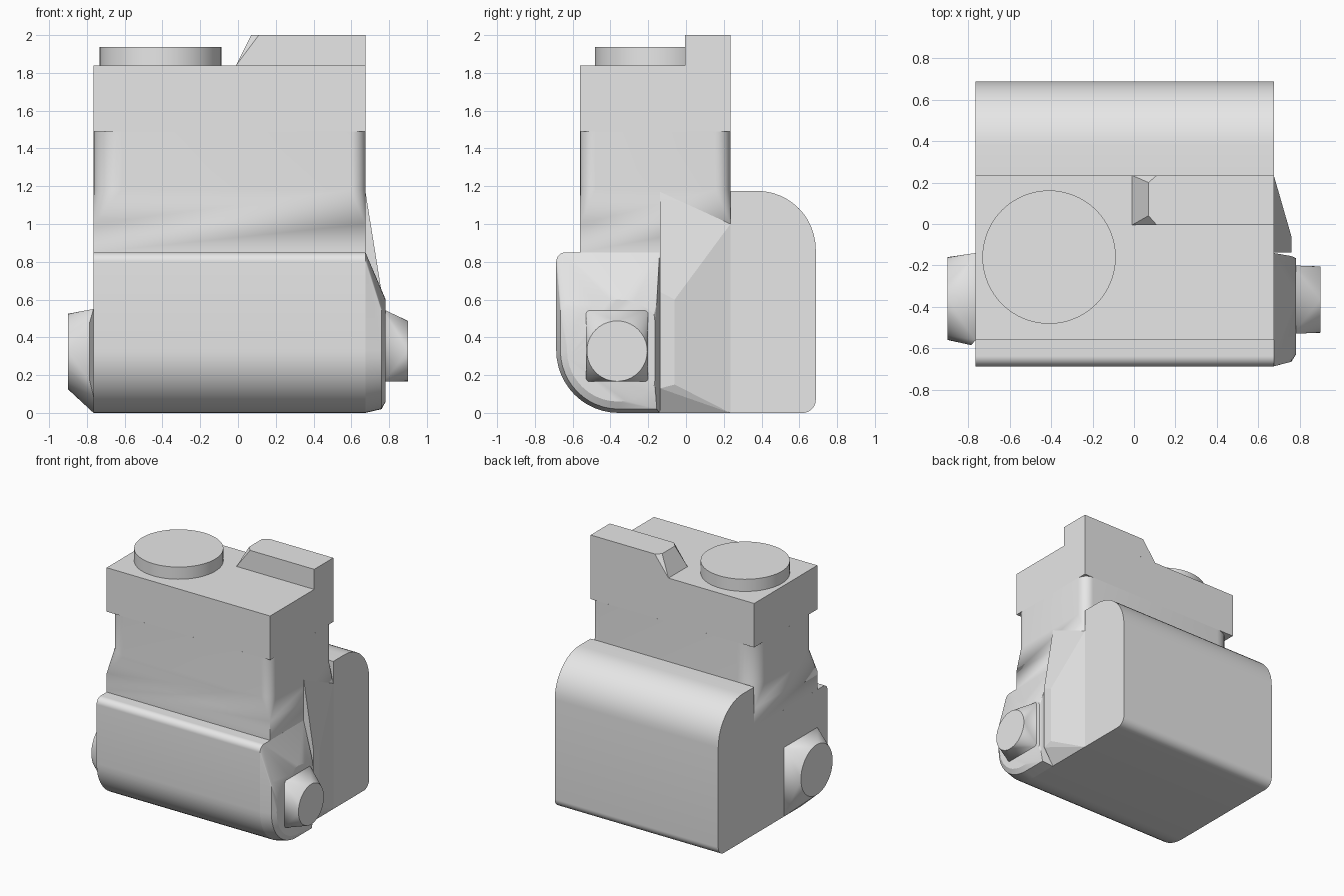
import bpy, bmesh, math
from mathutils import Vector

cube = bpy.data.objects.get("Cube")
if cube:
    bpy.data.objects.remove(cube, do_unlink=True)

grey = bpy.data.materials.new("plain grey")
grey.use_nodes = True
GREY = (0.8, 0.8, 0.8, 1)
grey.diffuse_color = GREY
grey.node_tree.nodes["Principled BSDF"].inputs["Base Color"].default_value = GREY

LEFT, RIGHT = -0.765, 0.675      # body ends along x
FRONT, MID, BACK = -0.56, 0.235, 0.687


def finish(name, bm, angle=30):
    bmesh.ops.remove_doubles(bm, verts=bm.verts, dist=0.0005)
    bmesh.ops.recalc_face_normals(bm, faces=bm.faces)
    mesh = bpy.data.meshes.new(name)
    bm.to_mesh(mesh)
    bm.free()
    mesh.materials.append(grey)
    obj = bpy.data.objects.new(name, mesh)
    bpy.context.collection.objects.link(obj)
    bpy.ops.object.select_all(action='DESELECT')
    obj.select_set(True)
    bpy.context.view_layer.objects.active = obj
    bpy.ops.object.shade_smooth_by_angle(angle=math.radians(angle))
    return obj


def rounded(corners, steps=12):
    """Round the corners of an outline given as (u, v, radius), all right angles."""
    pts = []
    for i, (u, v, r) in enumerate(corners):
        p = Vector((u, v))
        a = (Vector(corners[i - 1][:2]) - p).normalized()
        b = (Vector(corners[(i + 1) % len(corners)][:2]) - p).normalized()
        if r == 0:
            pts.append(p)
            continue
        c = p + (a + b) * r
        for k in range(steps + 1):
            t = math.pi / 2 * k / steps
            pts.append(c - b * r * math.cos(t) - a * r * math.sin(t))
    return pts


def loft(name, rings):
    """Skin equal-length rings of points and cap both ends."""
    bm = bmesh.new()
    rows = [[bm.verts.new(p) for p in ring] for ring in rings]
    n = len(rows[0])
    for low, high in zip(rows, rows[1:]):
        for i in range(n):
            j = (i + 1) % n
            bm.faces.new((low[i], low[j], high[j], high[i]))
    bm.faces.new(rows[0])
    bm.faces.new(rows[-1])
    return finish(name, bm)


def hull(name, points, angle=20):
    bm = bmesh.new()
    verts = [bm.verts.new(p) for p in points]
    res = bmesh.ops.convex_hull(bm, input=verts)
    loose = {g for g in res["geom_interior"] + res["geom_unused"]
             if isinstance(g, bmesh.types.BMVert)}
    bmesh.ops.delete(bm, geom=list(loose), context='VERTS')
    return finish(name, bm, angle)


def at_x(x, outline):
    return [(x, y, z) for y, z in outline]


def box_yz(y0, y1, z0, z1):
    return [(y0, z0), (y1, z0), (y1, z1), (y0, z1)]


def circle_yz(y, z, r, n=40):
    return [(y + r * math.cos(2 * math.pi * k / n),
             z + r * math.sin(2 * math.pi * k / n)) for k in range(n)]


# Front housing with a large round lower edge
front = rounded([(-0.687, 0, 0.33), (MID, 0, 0), (MID, 0.85, 0), (-0.687, 0.85, 0.05)])
loft("front_housing", [at_x(x, front) for x in (LEFT, RIGHT)])

# Rear housing with a rounded top
rear = rounded([(MID, 0, 0), (BACK, 0, 0.07), (BACK, 1.175, 0.31), (MID, 1.175, 0)])
loft("rear_housing", [at_x(x, rear) for x in (LEFT, RIGHT)])


# Tower with rounded, recessed corners that fade into square ones
def tower_ring(z, k):
    big, small = max(0.15 * k, 0.0002), max(0.08 * k, 0.0002)
    ring = rounded([(LEFT, FRONT, big), (RIGHT, FRONT, small),
                    (RIGHT, MID, small), (LEFT, MID, big)], 8)
    return [(x, y, z) for x, y in ring]


loft("tower", [tower_ring(z, k) for z, k in
               ((0.85, 0), (1.0, 0), (1.18, 1), (1.49, 1), (1.49, 0), (1.84, 0))])

# Raised ridge with a sloped, chamfered end
ridge = [(x, y, z) for y in (-0.005, MID)
         for x, z in ((-0.01, 1.84), (RIGHT, 1.84), (RIGHT, 2.0), (0.11, 2.0))]
ridge += [(0.07, y, 2.0) for y in (0.04, 0.2)]
hull("top_ridge", ridge, 5)

# Round button on top
loft("top_button", [[(u, v, z) for u, v in circle_yz(-0.41, -0.16, 0.322, 64)]
                    for z in (1.84, 1.937)])

# Bulged end of the front housing
end = [(min(y, -0.14), z) for y, z in front]
face = rounded([(-0.665, 0.02, 0.31), (-0.155, 0.02, 0), (-0.155, 0.58, 0), (-0.665, 0.58, 0.05)])
boss = [(min(y, -0.165), z) for y, z in circle_yz(-0.36, 0.33, 0.27)]
hull("end_bulge", at_x(RIGHT, end) + at_x(0.76, face) + at_x(0.782, boss))

# Sloping fairing behind the bulge
hull("side_fairing",
     at_x(RIGHT, box_yz(-0.137, MID, 0, 1.0)) + [(RIGHT, -0.137, 1.17)]
     + at_x(0.76, [(-0.137, 0.13), (-0.137, 0.64), (-0.06, 0.6), (-0.06, 0.15)]), 5)

# Knobs: square root blending into a round face
hull("left_knob", at_x(0.765, box_yz(-0.53, -0.2, 0.165, 0.55))
     + at_x(0.9, circle_yz(-0.365, 0.327, 0.16)))
hull("right_knob", at_x(LEFT, [(-0.14, 0), (-0.36, 0), (-0.56, 0.09), (-0.56, 0.55), (-0.14, 0.55)])
     + at_x(-0.785, [(-0.585, 0.17), (-0.585, 0.48)])
     + at_x(-0.9, circle_yz(-0.36, 0.325, 0.2)))
